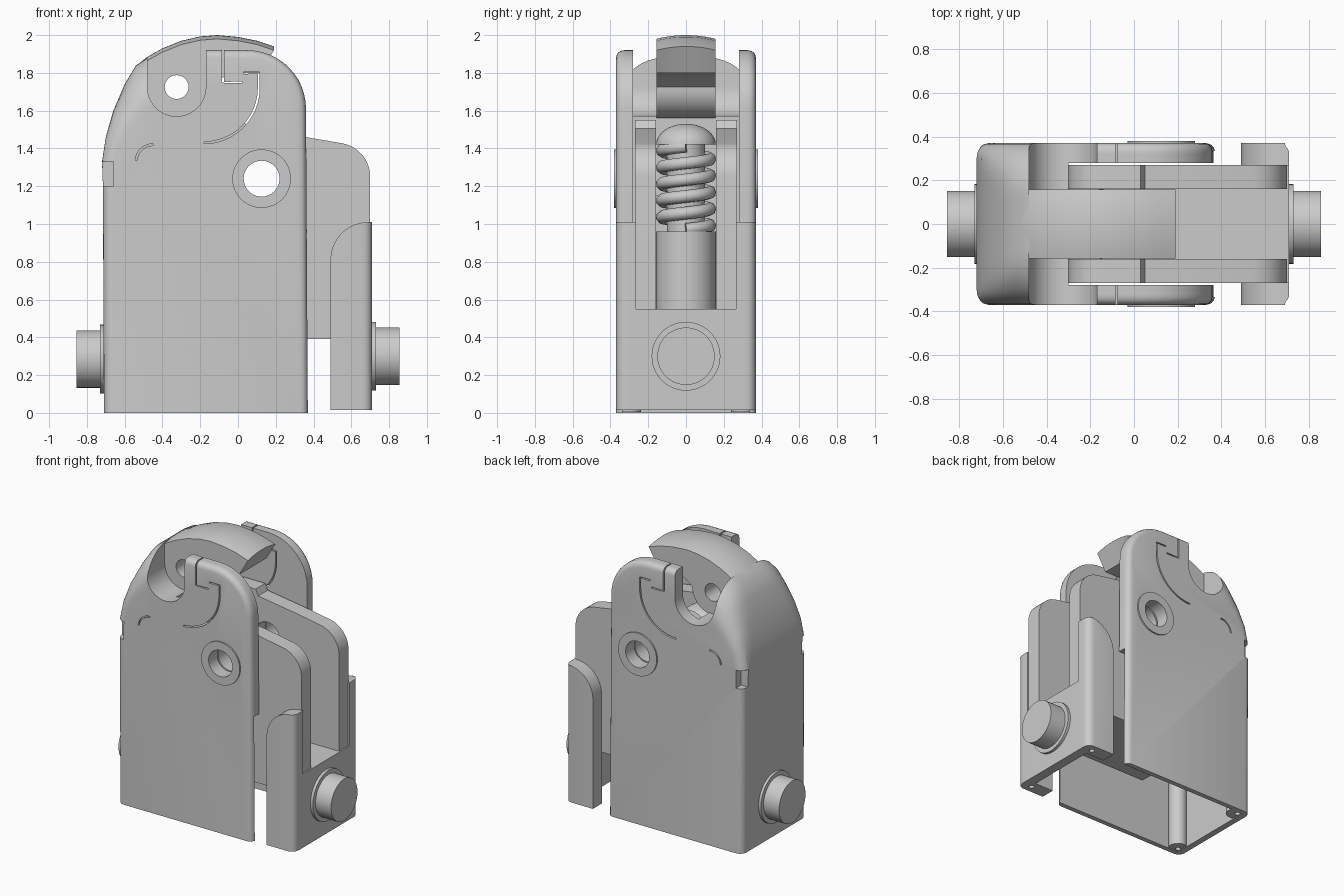
import bpy, bmesh
from math import sin, cos, pi, radians, sqrt
from mathutils import Vector, Matrix

if "Cube" in bpy.data.objects:
    bpy.data.objects.remove(bpy.data.objects["Cube"])

GREY = (0.6, 0.6, 0.6, 1)
mat = bpy.data.materials.new("plain grey")
mat.use_nodes = True
mat.diffuse_color = GREY
mat.node_tree.nodes["Principled BSDF"].inputs["Base Color"].default_value = GREY


def finish(name, bm):
    bmesh.ops.recalc_face_normals(bm, faces=bm.faces)
    me = bpy.data.meshes.new(name)
    bm.to_mesh(me)
    bm.free()
    ob = bpy.data.objects.new(name, me)
    bpy.context.collection.objects.link(ob)
    me.materials.append(mat)
    return ob


def arc(cx, cz, r, a0, a1, n=12):
    angles = [radians(a0 + (a1 - a0) * i / n) for i in range(n + 1)]
    return [(cx + r * cos(a), cz + r * sin(a)) for a in angles]


def loft(name, pts, ys, shift=lambda i, y: (0, 0)):
    """Outline in x and z, swept along y, each point moved by shift(point, y)."""
    bm = bmesh.new()
    n = len(pts)
    rings = []
    for y in ys:
        ring = []
        for i, (x, z) in enumerate(pts):
            dx, dz = shift(i, y)
            ring.append(bm.verts.new((x + dx, y, z + dz)))
        rings.append(ring)
    for p, q in zip(rings, rings[1:]):
        for i in range(n):
            j = (i + 1) % n
            bm.faces.new((p[i], p[j], q[j], q[i]))
    bm.faces.new(rings[0])
    bm.faces.new(rings[-1])
    return finish(name, bm)


def box(name, x, y, z):
    return loft(name, [(x[0], z[0]), (x[0], z[1]), (x[1], z[1]), (x[1], z[0])], y)


def rod(name, axis, centre, r, length, segs=48):
    bm = bmesh.new()
    turn = {"x": Matrix.Rotation(pi / 2, 4, "Y"), "y": Matrix.Rotation(pi / 2, 4, "X"),
            "z": Matrix()}[axis]
    bmesh.ops.create_cone(bm, cap_ends=True, segments=segs, radius1=r, radius2=r,
                          depth=length, matrix=Matrix.Translation(centre) @ turn)
    return finish(name, bm)


def ribbon(path, ys, w=0.005):
    """Thin cutter that follows a path in x and z."""
    left, right = [], []
    for i, (x, z) in enumerate(path):
        a, b = path[max(i - 1, 0)], path[min(i + 1, len(path) - 1)]
        t = Vector((b[0] - a[0], b[1] - a[1])).normalized()
        left.append((x - t.y * w, z + t.x * w))
        right.append((x + t.y * w, z - t.x * w))
    return loft("groove_cutter", left + right[::-1], ys)


def combine(target, tools, operation="DIFFERENCE"):
    bpy.context.view_layer.objects.active = target
    for tool in tools:
        mod = target.modifiers.new("combine", "BOOLEAN")
        mod.operation, mod.solver, mod.object = operation, "EXACT", tool
        bpy.ops.object.modifier_apply(modifier=mod.name)
        bpy.data.objects.remove(tool)


def smooth(ob):
    bpy.ops.object.select_all(action="DESELECT")
    ob.select_set(True)
    bpy.context.view_layer.objects.active = ob
    bpy.ops.object.shade_smooth_by_angle(angle=radians(30))


def fillet(pull, y, half=0.37):
    """Round the outer y edge: reaches the full pull vector at y = half."""
    r = max(Vector(pull).length, .001)
    u = min(1, max(0, abs(y) - (half - r)) / r)
    return Vector(pull) * (1 - sqrt(1 - u * u))


# Housing: rounded shell whose end grows into a soft dome
dome = [(-.71, 0), (-.715, 1.2), (-.72, 1.33), (-.70, 1.46), (-.66, 1.6), (-.60, 1.74),
        (-.54, 1.84), (-.48, 1.88)]
dome_pull = [(.05, 0), (.05, 0), (.06, -.02), (.07, -.04), (.08, -.10), (.07, -.18),
             (.05, -.23), (.02, -.25)]
shoulder = arc(.05, 1.61, .31, 90, 0)
outline = dome + [(-.17, 1.92)] + shoulder + [(.37, 0)]
pulls = dome_pull + [(0, -.04)] + arc(0, 0, .04, 270, 180) + [(-.04, 0)]
half_ys = [.12, .16, .2, .24, .27, .3, .32, .335, .35, .36, .366, .37]
ys = [-y for y in half_ys[::-1]] + half_ys
housing = loft("housing", outline, ys, lambda i, y: fillet(pulls[i], y))
combine(housing, [rod("boss", "y", (.125, s * .345, 1.24), .155, .07) for s in (-1, 1)], "UNION")

HUB = (-.325, 1.725)
saddle = [(HUB[0] - .155, 2.2)] + arc(*HUB, .155, 180, 360, 24) + [(HUB[0] + .155, 2.2)]
full = (-.5, .5)
cutters = [
    box("upper_cavity", (-.30, .6), (-.28, .28), (.7, 2.3)),
    box("middle_cavity", (-.64, .6), (-.27, .27), (.8, 1.15)),
    box("lower_cavity", (-.665, .6), (-.335, .335), (-.1, .9)),
    loft("saddle_cutter", saddle, full),
    rod("pivot_hole", "y", (.125, 0, 1.24), .095, 1),
    ribbon(arc(-.18, 1.72, .29, -90, 0) + [(.11, 1.80), (.03, 1.80)], full),
    ribbon([(-.08, 2.0), (-.08, 1.75), (.02, 1.75)], full),
]
for s in (-1, 1):
    cutters.append(box("corner_notch", (-.8, -.66), sorted((s * .31, s * .5)), (1.2, 1.33)))
    cutters.append(ribbon(arc(-.45, 1.33, .09, 90, 175, 8), sorted((s * .355, s * .5))))
combine(housing, cutters)
smooth(housing)

# Screw posts inside the bottom corners
for s in (-1, 1):
    post = rod("corner_screw_post", "z", (-.635, s * .30, .45), .062, .89, 24)
    combine(post, [rod("screw_hole", "z", (-.645, s * .31, 0), .018, .2, 16)])
    smooth(post)

# Curved lever on top with a hub that sits in the saddle
crown = [(-.53, 1.845), (-.48, 1.885), (-.4, 1.93), (-.3, 1.97), (-.2, 1.993), (-.11, 2.0),
         (0, 1.99), (.1, 1.97), (.19, 1.94)]
under = [(.12, 1.80), (.0, 1.80), (-.1, 1.77)] + arc(*HUB, .165, 0, -180, 20)
lever = loft("lever", crown + under, [.157 * i / 6 for i in range(-6, 7)],
             lambda i, y: (0, -.02 * (y / .157) ** 2 if i < len(crown) else 0))
combine(lever, [rod("hub_hole", "y", (HUB[0], 0, HUB[1]), .063, 1, 32)])
smooth(lever)

# Sliding jaw: inner plates, outer posts, floor and end wall
plate = ([(-.30, .39), (-.30, 1.38)] + arc(-.15, 1.40, .15, 180, 90)[1:]
         + [(.03, 1.55), (.05, 1.505), (.36, 1.46)] + arc(.52, 1.25, .18, 80, 0) + [(.70, .39)])
post = [(.49, .015), (.49, .82)] + arc(.69, .81, .20, 175, 90) + [(.71, 1.01), (.71, .015)]
for s in (-1, 1):
    inner = loft("jaw_plate", plate, (s * .16, s * .27))
    combine(inner, [rod("pivot_hole", "y", (.125, 0, 1.24), .095, 1)])
    smooth(inner)
    outer = loft("jaw_post", post, [s * y for y in (.265, .31, .33, .345, .357, .366, .37)],
                 lambda i, y: fillet((-.05, 0) if i > len(post) - 3 else (0, 0), y))
    combine(outer, [rod("screw_hole", "z", (.635, s * .315, 0), .018, .2, 16)])
    smooth(outer)
box("jaw_floor", (-.30, .70), (-.165, .165), (.39, .55))
box("jaw_end_wall", (.64, .71), (-.27, .27), (.015, .55))

# Spring plunger: barrel, core, coil and domed cap
SX = -.15
for name, r, z0, z1 in (("spring_barrel", .158, .5, .96), ("spring_core", .10, .9, 1.45)):
    smooth(rod(name, "z", (SX, 0, (z0 + z1) / 2), r, z1 - z0))
coil = bpy.data.curves.new("spring_coil", "CURVE")
coil.dimensions = "3D"
coil.bevel_depth, coil.bevel_resolution, coil.use_fill_caps = .034, 2, True
TURNS, STEP = 5, 32
line = coil.splines.new("POLY")
line.points.add(TURNS * STEP)
for i, p in enumerate(line.points):
    a = 2 * pi * i / STEP
    p.co = (SX + .126 * cos(a), .126 * sin(a), .97 + .44 * i / (TURNS * STEP), 1)
coil.materials.append(mat)
bpy.context.collection.objects.link(bpy.data.objects.new("spring_coil", coil))
bm = bmesh.new()
bmesh.ops.create_uvsphere(bm, u_segments=40, v_segments=20, radius=.158,
                          matrix=Matrix.Translation((SX, 0, 1.42)) @ Matrix.Diagonal((1, 1, .7, 1)))
bmesh.ops.bisect_plane(bm, geom=bm.verts[:] + bm.edges[:] + bm.faces[:],
                       plane_co=(0, 0, 1.42), plane_no=(0, 0, -1), clear_outer=True)
bmesh.ops.holes_fill(bm, edges=bm.edges)
smooth(finish("spring_cap", bm))

# Round studs on both ends
for s, z, r in ((-1, .285, .152), (1, .30, .152)):
    smooth(rod("stud", "x", (s * .77, 0, z), r, .17))
    smooth(rod("stud_collar", "x", (s * .705, 0, z), .182, .05))
